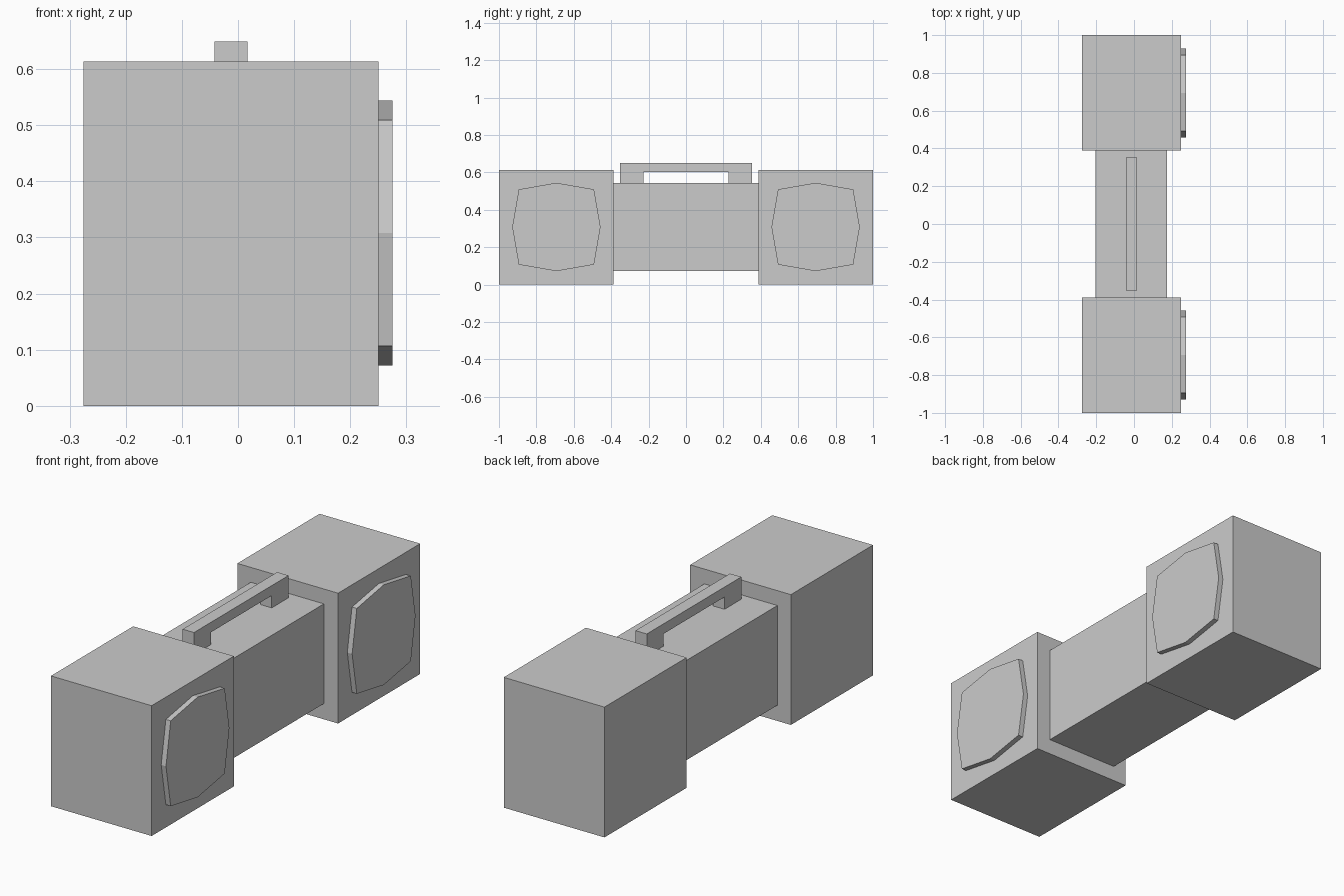
import bpy

if "Cube" in bpy.data.objects:
    bpy.data.objects.remove(bpy.data.objects["Cube"])


def prism(name, profile, x0, x1):
    """Extrude a (y, z) profile, counter-clockwise seen from +x, between x0 and x1."""
    n = len(profile)
    verts = [(x, y, z) for x in (x0, x1) for y, z in profile]
    faces = [list(range(n))[::-1], list(range(n, 2 * n))]
    faces += [(i, (i + 1) % n, n + (i + 1) % n, n + i) for i in range(n)]
    mesh = bpy.data.meshes.new(name)
    mesh.from_pydata(verts, [], faces)
    obj = bpy.data.objects.new(name, mesh)
    bpy.context.collection.objects.link(obj)
    return obj


def box(name, x, y, z):
    return prism(name, [(y[0], z[0]), (y[1], z[0]), (y[1], z[1]), (y[0], z[1])], *x)


# Central body
box("central_body", (-0.205, 0.176), (-0.388, 0.388), (0.074, 0.544))

# Carry handle: one arch-shaped profile with two feet
a, b, base, under, top = 0.352, 0.227, 0.544, 0.602, 0.649
prism("carry_handle", [(-a, base), (-b, base), (-b, under), (b, under),
                       (b, base), (a, base), (a, top), (-a, top)], -0.042, 0.017)

# Speaker boxes with raised eight-sided cones on the +x face
r, d = 0.236, 0.201
octagon = [(r, 0), (d, d), (0, r), (-d, d), (-r, 0), (-d, -d), (0, -r), (d, -d)]
for side, s in (("front", -1), ("back", 1)):
    box(side + "_speaker_box", (-0.275, 0.25),
        sorted((s * 0.388, s * 1.0)), (0, 0.614))
    cy = s * 0.693
    prism(side + "_speaker_cone", [(cy + y, 0.308 + z) for y, z in octagon], 0.25, 0.275)
